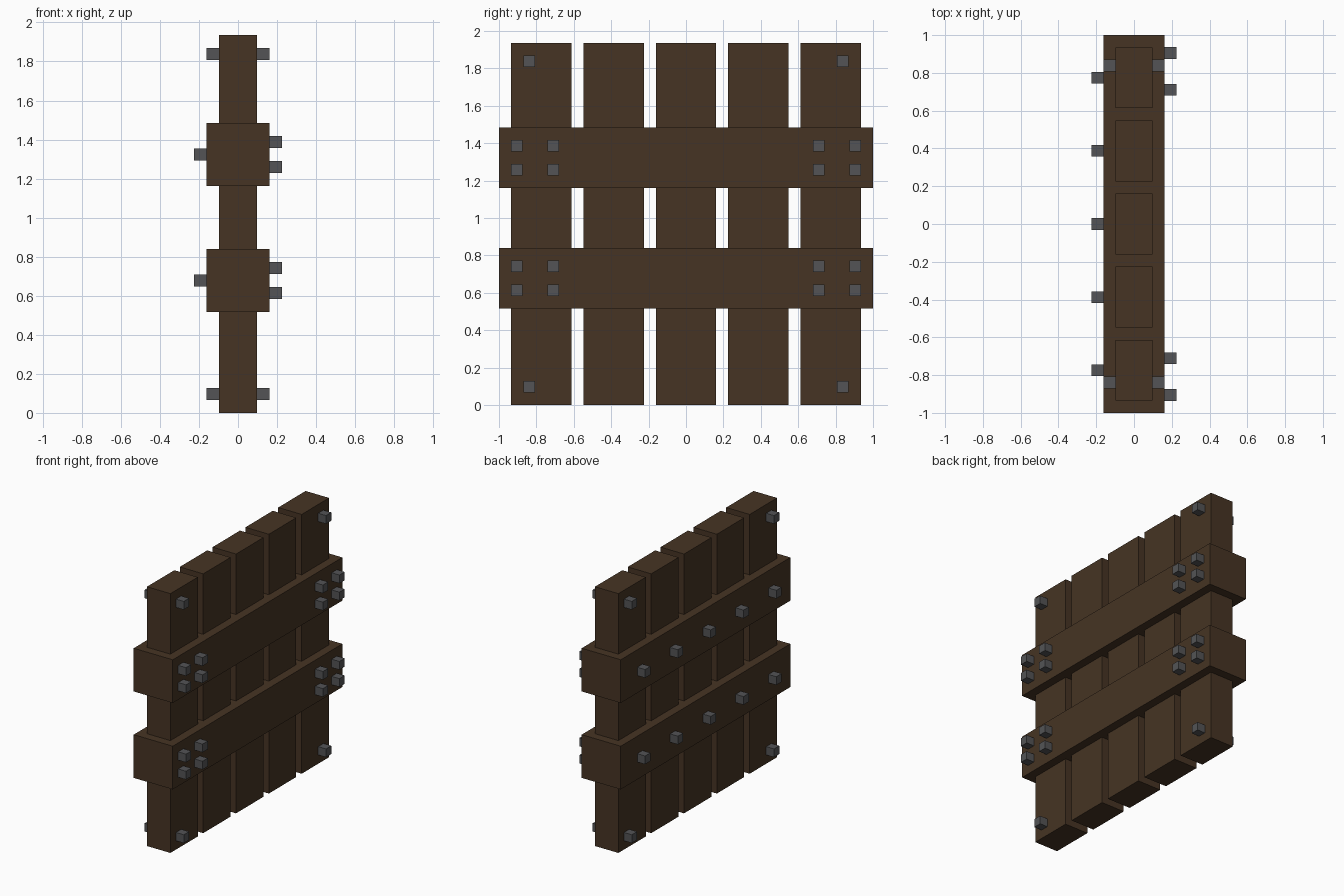
import bpy
import bmesh
from mathutils import Matrix, Vector

cube = bpy.data.objects.get("Cube")
if cube:
    bpy.data.objects.remove(cube, do_unlink=True)

U = 2 / 31          # design unit: the cross beams are 31 units long
BOLT = 0.062        # width of a square bolt head


def material(name, rgb, roughness):
    mat = bpy.data.materials.new(name)
    mat.use_nodes = True
    mat.diffuse_color = (*rgb, 1)
    bsdf = mat.node_tree.nodes["Principled BSDF"]
    bsdf.inputs["Base Color"].default_value = (*rgb, 1)
    bsdf.inputs["Roughness"].default_value = roughness
    return mat


wood = material("dark wood", (0.061, 0.034, 0.017), 0.8)
iron = material("grey iron", (0.087, 0.088, 0.092), 0.6)


def box(name, center, size, mat):
    mesh = bpy.data.meshes.new(name)
    bm = bmesh.new()
    bmesh.ops.create_cube(bm, size=1, matrix=Matrix.Diagonal((*size, 1)))
    bm.to_mesh(mesh)
    bm.free()
    mesh.materials.append(mat)
    obj = bpy.data.objects.new(name, mesh)
    obj.location = Vector(center)
    bpy.context.collection.objects.link(obj)
    return obj


def bolt(name, side, surface, y, z):
    """Square bolt head standing one unit out of the surface at |x| = surface."""
    box(name, (side * (surface + U / 2), y, z), (U, BOLT, BOLT), iron)


# Five upright planks with a one-unit gap between them
for i in range(5):
    box(f"plank_{i + 1}", (0, (i - 2) * 6 * U, 15 * U), (3 * U, 5 * U, 30 * U), wood)

# Two thick cross beams with their bolts
for label, z in (("lower", 10.5 * U), ("upper", 20.5 * U)):
    box(f"{label}_beam", (0, 0, z), (5 * U, 31 * U, 5 * U), wood)
    # a square of four bolts at each end of the +x face
    for y in (-0.905, -0.71, 0.71, 0.905):
        for dz in (-0.064, 0.064):
            bolt(f"{label}_beam_end_bolt", 1, 2.5 * U, y, z + dz)
    # one bolt per plank on the -x face
    for i in range(5):
        bolt(f"{label}_beam_plank_bolt", -1, 2.5 * U, (i - 2) * 6 * U, z)

# Corner bolts on both faces of the outer planks
for side in (-1, 1):
    for y in (-13 * U, 13 * U):
        for z in (1.5 * U, 28.5 * U):
            bolt("corner_bolt", side, 1.5 * U, y, z)
